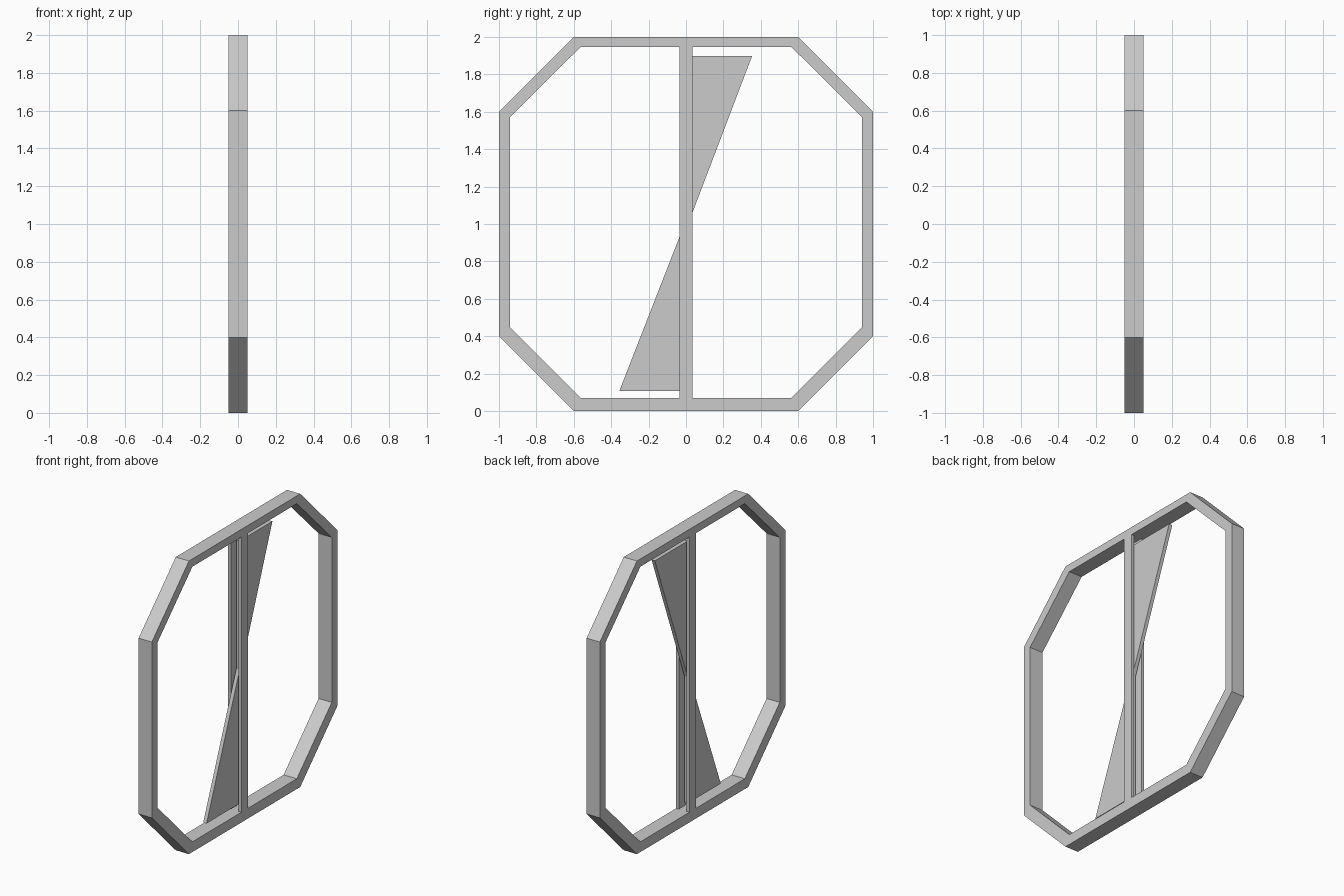
import bpy, bmesh

if "Cube" in bpy.data.objects:
    bpy.data.objects.remove(bpy.data.objects["Cube"])


def mesh_object(name, bm):
    bmesh.ops.recalc_face_normals(bm, faces=bm.faces)
    me = bpy.data.meshes.new(name)
    bm.to_mesh(me)
    bm.free()
    ob = bpy.data.objects.new(name, me)
    bpy.context.collection.objects.link(ob)
    return ob


def slab(name, profile, x0, x1):
    """Extrude a closed (y, z) profile from x0 to x1."""
    bm = bmesh.new()
    face = bm.faces.new([bm.verts.new((x0, y, z)) for y, z in profile])
    ext = bmesh.ops.extrude_face_region(bm, geom=[face])["geom"]
    bmesh.ops.translate(bm, vec=(x1 - x0, 0, 0),
                        verts=[v for v in ext if isinstance(v, bmesh.types.BMVert)])
    return mesh_object(name, bm)


def ring(name, outer, inner, half):
    """Rectangular-section loop between two matching (y, z) outlines."""
    bm = bmesh.new()
    loops = [[bm.verts.new((x, y, z)) for y, z in outline]
             for x, outline in ((-half, outer), (half, outer), (half, inner), (-half, inner))]
    n = len(outer)
    for k in range(4):
        a, b = loops[k], loops[(k + 1) % 4]
        for i in range(n):
            j = (i + 1) % n
            bm.faces.new((a[i], a[j], b[j], b[i]))
    return mesh_object(name, bm)


def octagon(y_side, y_flat, z0, z1, z2, z3):
    right = [(y_flat, z0), (y_side, z1), (y_side, z2), (y_flat, z3)]
    return right + [(-y, z) for y, z in reversed(right)]


# Octagonal outer frame
ring("outer_frame",
     octagon(1.0, 0.6, 0.0, 0.4, 1.6, 2.0),
     octagon(0.94, 0.563, 0.07, 0.447, 1.573, 1.947), 0.05)

# Two parallel centre rails with a slot between them
w = 0.035
rail = [(-w, 0.07), (w, 0.07), (w, 1.947), (-w, 1.947)]
slab("centre_rail_left", rail, -0.05, -0.03)
slab("centre_rail_right", rail, 0.03, 0.05)

# Triangular blades held in the slot
t = 0.0125
slab("lower_blade", [(-0.357, 0.106), (0, 0.106), (0, 1.02)], -t, t)
slab("upper_blade", [(0.353, 1.897), (0, 1.897), (0, 0.97)], -t, t)
